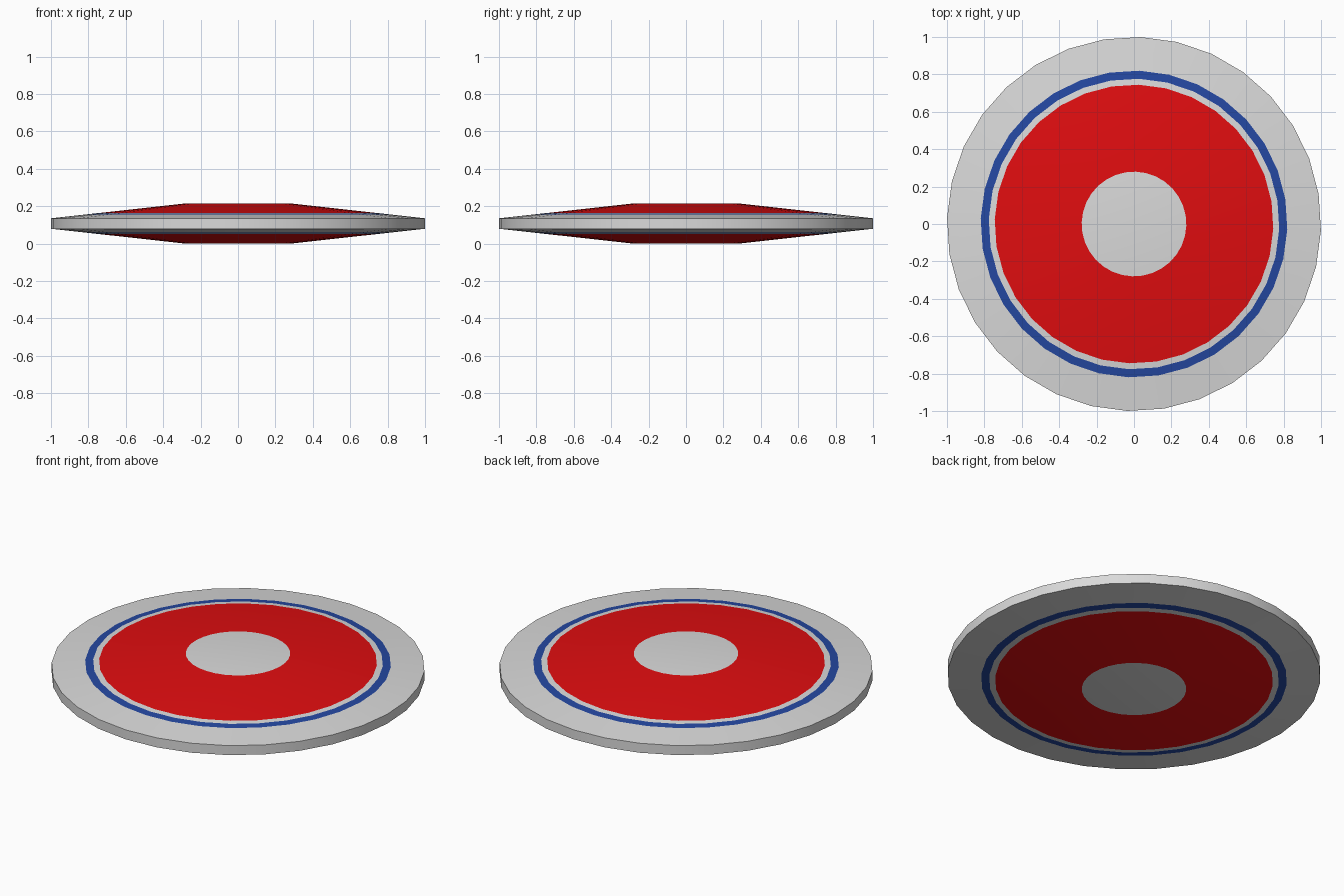
import bpy, bmesh, math

if "Cube" in bpy.data.objects:
    bpy.data.objects.remove(bpy.data.objects["Cube"])

SIDES = 32
TURN = math.radians(-2)


def material(name, rgb):
    m = bpy.data.materials.new(name)
    m.diffuse_color = (*rgb, 1)
    m.use_nodes = True
    m.node_tree.nodes["Principled BSDF"].inputs["Base Color"].default_value = m.diffuse_color
    return m


mats = [material("light_grey", (0.70, 0.70, 0.70)),
        material("red", (0.75, 0.004, 0.005)),
        material("blue", (0.018, 0.065, 0.36))]
GREY, RED, BLUE = range(3)

# Half profile from hub to rim: radius, colour of the band ending there
bands = [(0.28, GREY), (0.745, RED), (0.777, GREY), (0.82, BLUE), (1.0, GREY)]
MID, HUB_H, RIM_H = 0.1075, 0.1075, 0.028


def height(r):
    return HUB_H + (RIM_H - HUB_H) * (r - 0.28) / 0.72


bm = bmesh.new()


def ring(r, z):
    return [bm.verts.new((r * math.cos(TURN + math.tau * i / SIDES),
                          r * math.sin(TURN + math.tau * i / SIDES), z))
            for i in range(SIDES)]


def bridge(a, b, colour):
    for i in range(SIDES):
        j = (i + 1) % SIDES
        bm.faces.new((a[i], b[i], b[j], a[j])).material_index = colour


# Upper and lower painted faces, mirrored about the middle plane
rims = []
for side in (1, -1):
    prev = None
    for r, colour in bands:
        cur = ring(r, MID + side * height(r))
        if prev:
            bridge(prev, cur, colour)
        else:
            bm.faces.new(cur).material_index = colour
        prev = cur
    rims.append(prev)

# Outer edge
bridge(rims[0], rims[1], GREY)
bmesh.ops.recalc_face_normals(bm, faces=bm.faces[:])

mesh = bpy.data.meshes.new("flying_disc")
bm.to_mesh(mesh)
bm.free()
for m in mats:
    mesh.materials.append(m)
disc = bpy.data.objects.new("flying_disc", mesh)
bpy.context.collection.objects.link(disc)

# Smooth around the disc, crisp at the rim
bpy.context.view_layer.objects.active = disc
disc.select_set(True)
bpy.ops.object.shade_smooth_by_angle(angle=math.radians(30))
